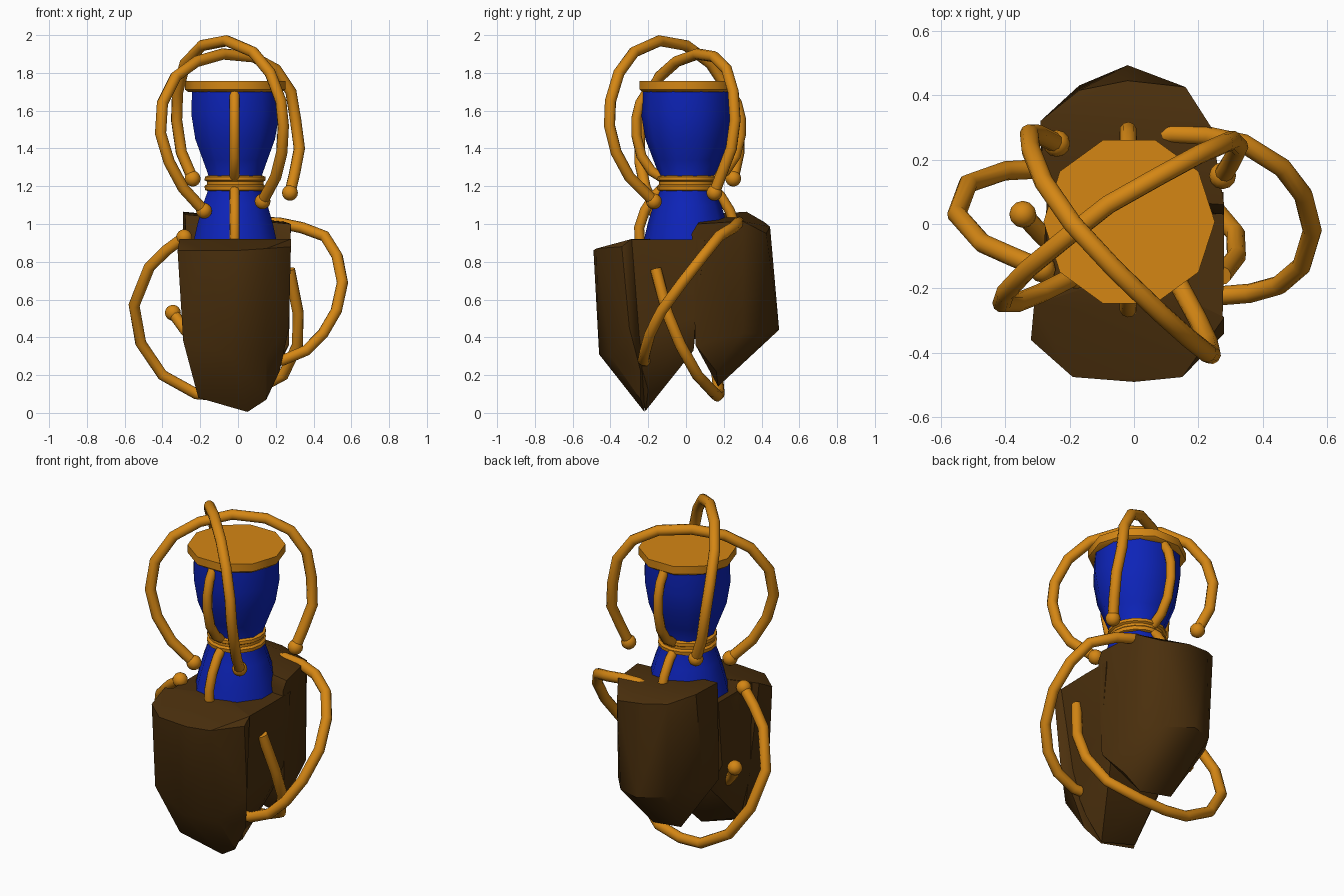
import bpy, bmesh, math
from mathutils import Vector


def material(name, rgb):
    m = bpy.data.materials.new(name)
    m.diffuse_color = (*rgb, 1)
    return m


GOLD = material("gold", (0.66, 0.24, 0.007))
BLUE = material("blue", (0.004, 0.017, 0.48))
BROWN = material("dark_brown", (0.07, 0.029, 0.004))
CX, CY = -0.015, 0.007


def finish(bm, name, mat, angle):
    bmesh.ops.recalc_face_normals(bm, faces=bm.faces)
    me = bpy.data.meshes.new(name)
    bm.to_mesh(me)
    bm.free()
    me.materials.append(mat)
    ob = bpy.data.objects.new(name, me)
    bpy.context.collection.objects.link(ob)
    bpy.ops.object.select_all(action='DESELECT')
    ob.select_set(True)
    bpy.context.view_layer.objects.active = ob
    bpy.ops.object.shade_smooth_by_angle(angle=math.radians(angle))
    return ob


def lathe(name, profile, mat, n=10, angle=40, turn=0.0):
    """Closed turned solid from (radius, z) points."""
    bm = bmesh.new()
    rings = []
    for r, z in profile:
        rings.append([bm.verts.new((CX + r * math.cos(turn + 2 * math.pi * i / n),
                                    CY + r * math.sin(turn + 2 * math.pi * i / n), z)) for i in range(n)])
    for a, b in zip(rings, rings[1:]):
        for i in range(n):
            j = (i + 1) % n
            bm.faces.new((a[i], a[j], b[j], b[i]))
    bm.faces.new(rings[0][::-1])
    bm.faces.new(rings[-1])
    return finish(bm, name, mat, angle)


def tube(name, pts, balls=(), r=0.03, sides=10):
    """Round tube swept along a polyline, with optional ball ends."""
    pts = [Vector(p) for p in pts]
    bm = bmesh.new()
    rings, nrm = [], None
    for k, p in enumerate(pts):
        t = (pts[min(k + 1, len(pts) - 1)] - pts[max(k - 1, 0)]).normalized()
        nrm = t.orthogonal() if nrm is None else nrm - t * nrm.dot(t)
        nrm.normalize()
        side = t.cross(nrm)
        rings.append([bm.verts.new(p + r * (math.cos(a) * nrm + math.sin(a) * side))
                      for a in (2 * math.pi * i / sides for i in range(sides))])
    for a, b in zip(rings, rings[1:]):
        for i in range(sides):
            j = (i + 1) % sides
            bm.faces.new((a[i], a[j], b[j], b[i]))
    bm.faces.new(rings[0][::-1])
    bm.faces.new(rings[-1])
    for k in balls:
        ret = bmesh.ops.create_uvsphere(bm, u_segments=12, v_segments=8, radius=0.042)
        bmesh.ops.translate(bm, verts=ret['verts'], vec=pts[k])
    return finish(bm, name, GOLD, 50)


def rock(name, pts):
    """Faceted chunk: the hull of a few corner points."""
    bm = bmesh.new()
    for p in pts:
        bm.verts.new(p)
    bmesh.ops.convex_hull(bm, input=bm.verts)
    loose = [v for v in bm.verts if not v.link_faces]
    bmesh.ops.delete(bm, geom=loose, context='VERTS')
    return finish(bm, name, BROWN, 35)


# Waisted blue vessel
lathe("vessel", [(0.23, 0.915), (0.21, 1.0), (0.18, 1.1), (0.147, 1.19), (0.142, 1.24),
                 (0.18, 1.34), (0.222, 1.45), (0.244, 1.58), (0.24, 1.71)], BLUE, turn=math.pi / 10)

# Gold lid and waist bands
lathe("lid", [(0.25, 1.70), (0.266, 1.712), (0.266, 1.758)], GOLD)
lathe("waist_band", [(0.14, 1.172), (0.16, 1.18), (0.162, 1.2), (0.15, 1.21),
                     (0.15, 1.225), (0.162, 1.232), (0.16, 1.25), (0.14, 1.258)], GOLD, n=16)

# Bowed ribs on the front and back of the vessel, tucked under the bands
for side, s in (("front", -1), ("back", 1)):
    e = 0.013 if s > 0 else 0.0
    tube(side + "_upper_rib", [(-0.018, CY + s * (d + e), z) for d, z in
         ((0.205, 1.71), (0.25, 1.64), (0.27, 1.56), (0.27, 1.47), (0.243, 1.36), (0.19, 1.28), (0.1, 1.225))],
         r=0.027)
    tube(side + "_lower_rib", [(-0.018, CY + s * d, z) for d, z in
         ((0.1, 1.215), (0.175, 1.15), (0.225, 1.07), (0.255, 0.98), (0.25, 0.89))], r=0.027)

# Two crossing arches over the lid
tube("upper_arch_a", [(0.13, -0.17, 1.12), (0.2, -0.3, 1.25), (0.232, -0.37, 1.38), (0.24, -0.405, 1.52),
                      (0.227, -0.4, 1.65), (0.17, -0.355, 1.8), (0.08, -0.275, 1.91), (-0.06, -0.14, 1.97),
                      (-0.19, 0.0, 1.945), (-0.28, 0.13, 1.85), (-0.32, 0.23, 1.7), (-0.325, 0.28, 1.55),
                      (-0.3, 0.28, 1.38), (-0.24, 0.25, 1.24)], (0, -1))
tube("upper_arch_b", [(-0.18, -0.16, 1.07), (-0.29, -0.215, 1.19), (-0.365, -0.245, 1.33), (-0.41, -0.245, 1.48),
                      (-0.4, -0.215, 1.64), (-0.33, -0.14, 1.78), (-0.22, -0.05, 1.86), (-0.08, 0.06, 1.9),
                      (0.08, 0.15, 1.885), (0.2, 0.215, 1.82), (0.28, 0.25, 1.7), (0.305, 0.26, 1.55),
                      (0.325, 0.24, 1.4), (0.3, 0.19, 1.27), (0.275, 0.15, 1.165)], (0, -1))

# Two loops around the lower chunks
tube("lower_loop_a", [(-0.02, 0.27, 0.96), (0.12, 0.28, 1.01), (0.22, 0.275, 1.005), (0.34, 0.25, 0.98),
                      (0.46, 0.175, 0.935), (0.525, 0.09, 0.83), (0.553, -0.02, 0.69), (0.52, -0.13, 0.54),
                      (0.45, -0.19, 0.42), (0.36, -0.215, 0.33), (0.24, -0.225, 0.28), (0.02, -0.19, 0.26),
                      (-0.18, -0.1, 0.34), (-0.28, -0.04, 0.44), (-0.345, 0.03, 0.53)], (-1,))
tube("lower_loop_b", [(0.272, -0.16, 0.76), (0.318, -0.1, 0.53), (0.315, -0.03, 0.36), (0.24, 0.06, 0.2),
                      (0.08, 0.14, 0.115), (-0.08, 0.165, 0.09), (-0.22, 0.175, 0.1), (-0.4, 0.165, 0.2),
                      (-0.515, 0.125, 0.37), (-0.55, 0.03, 0.57), (-0.47, -0.06, 0.77), (-0.38, -0.1, 0.86),
                      (-0.285, -0.14, 0.93)], (-1,))

# Front slab, core behind it and rear chunk
rock("front_slab", [(-0.31, -0.25, 0.92), (0.28, -0.29, 0.92), (0.28, -0.34, 0.88), (-0.32, -0.36, 0.86),
                    (-0.19, -0.475, 0.86), (0.0, -0.49, 0.86), (0.15, -0.475, 0.87), (0.27, -0.3, 0.45),
                    (-0.29, -0.37, 0.38), (-0.04, -0.46, 0.31), (0.15, -0.4, 0.3),
                    (-0.21, -0.25, 0.08), (0.05, -0.22, 0.005), (0.15, -0.24, 0.07), (0.22, -0.24, 0.22),
                    (0.0, -0.15, 0.92)])
rock("core", [(-0.27, -0.26, 0.918), (0.275, -0.29, 0.918), (0.28, -0.08, 0.918), (0.278, 0.1, 0.918),
              (-0.27, 0.08, 0.918), (-0.28, -0.08, 0.9), (-0.25, -0.25, 0.36), (0.22, -0.28, 0.4),
              (0.05, -0.215, 0.01), (-0.2, -0.23, 0.09), (0.17, -0.2, 0.12), (0.2, 0.04, 0.33),
              (-0.18, 0.03, 0.36), (0.27, 0.05, 0.5), (-0.26, 0.03, 0.52)])
rock("rear_chunk", [(-0.28, 0.1, 1.05), (-0.29, 0.32, 1.065), (-0.17, 0.415, 1.01), (-0.02, 0.445, 0.985),
                    (0.16, 0.425, 0.95), (0.24, 0.3, 1.015), (0.28, 0.06, 1.0), (0.278, 0.03, 0.95),
                    (-0.02, 0.493, 0.44), (0.14, 0.42, 0.42), (-0.17, 0.43, 0.46), (0.24, 0.3, 0.42),
                    (-0.29, 0.25, 0.5), (0.27, 0.05, 0.36), (-0.26, 0.06, 0.45), (0.1, 0.17, 0.14),
                    (-0.1, 0.19, 0.17), (0.2, 0.16, 0.22)])
